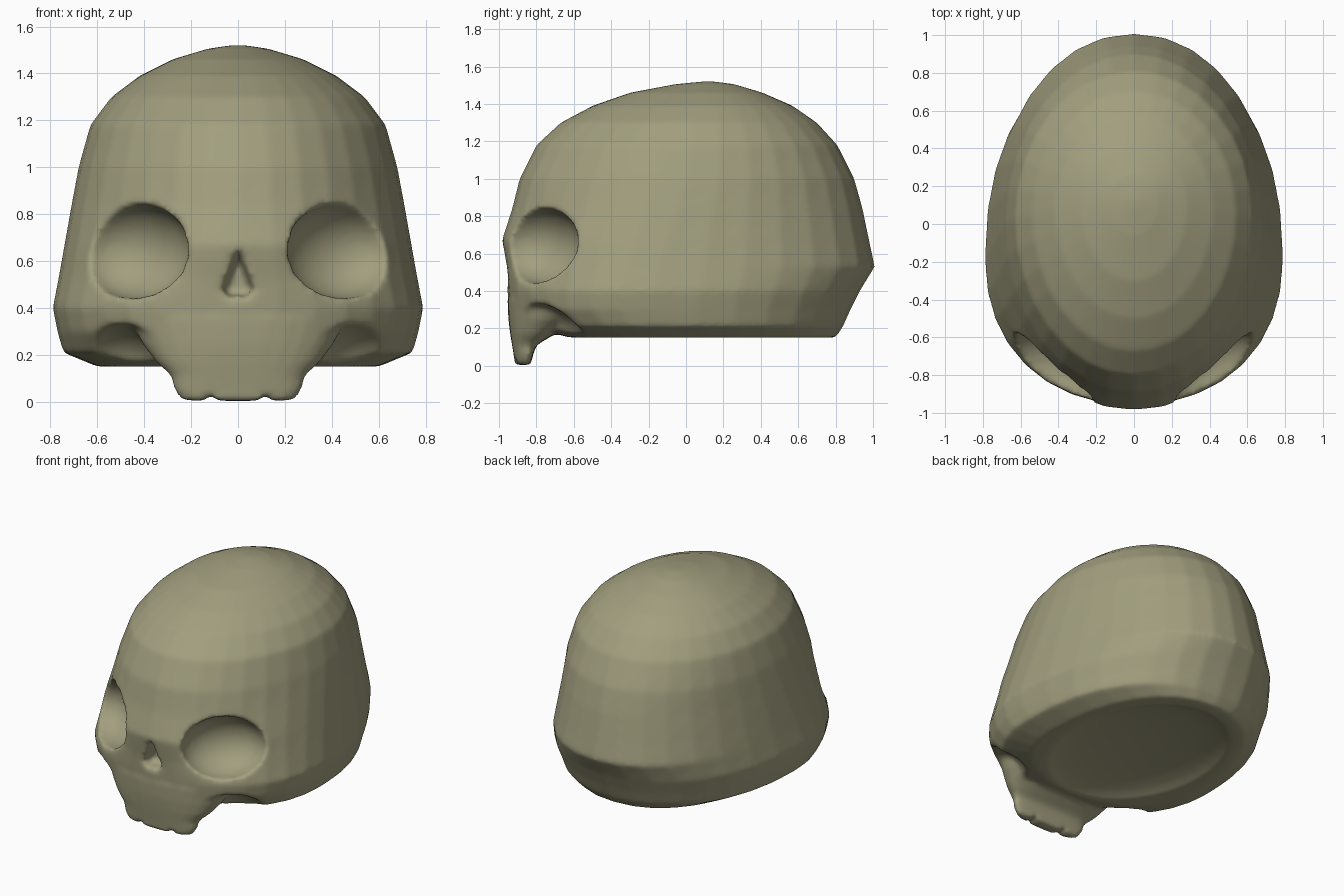
import bpy, bmesh, math
from mathutils import Matrix, Vector

if "Cube" in bpy.data.objects:
    bpy.data.objects.remove(bpy.data.objects["Cube"])


def mesh_object(name, bm):
    bmesh.ops.recalc_face_normals(bm, faces=bm.faces)
    me = bpy.data.meshes.new(name)
    bm.to_mesh(me)
    bm.free()
    ob = bpy.data.objects.new(name, me)
    bpy.context.collection.objects.link(ob)
    return ob


def loft(name, rings, sides):
    """Rings are (z, half width, front y, back y, widest y, roundness)."""
    bm = bmesh.new()
    loops = []
    for z, w, yf, yb, yc, n in rings:
        loop = []
        for i in range(sides):
            a = 2 * math.pi * i / sides
            s, c = math.sin(a), math.cos(a)
            x = math.copysign(abs(s) ** (2 / n), s) * w
            reach = (yf - yc) if c > 0 else (yb - yc)
            loop.append(bm.verts.new((x, yc + reach * abs(c) ** (2 / n), z)))
        loops.append(loop)
    for a, b in zip(loops, loops[1:]):
        for i in range(sides):
            j = (i + 1) % sides
            bm.faces.new((a[i], a[j], b[j], b[i]))
    bm.faces.new(loops[0])
    bm.faces.new(loops[-1])
    return mesh_object(name, bm)


def ellipsoid(name, loc, radii, turn=0):
    bm = bmesh.new()
    m = (Matrix.Translation(loc) @ Matrix.Rotation(turn, 4, 'Z')
         @ Matrix.Diagonal((*radii, 1)))
    bmesh.ops.create_uvsphere(bm, u_segments=32, v_segments=20, radius=1, matrix=m)
    return mesh_object(name, bm)


def prism(name, outline, y0, y1, shrink=1.0):
    """Front-view outline pushed from y0 to y1, shrinking about its middle."""
    bm = bmesh.new()
    mx = sum(p[0] for p in outline) / len(outline)
    mz = sum(p[1] for p in outline) / len(outline)
    a = [bm.verts.new((x, y0, z)) for x, z in outline]
    b = [bm.verts.new((mx + (x - mx) * shrink, y1, mz + (z - mz) * shrink)) for x, z in outline]
    bm.faces.new(a)
    bm.faces.new(b)
    for i in range(len(a)):
        j = (i + 1) % len(a)
        bm.faces.new((a[i], a[j], b[j], b[i]))
    return mesh_object(name, bm)


def combine(target, other, operation):
    mod = target.modifiers.new(other.name, 'BOOLEAN')
    mod.operation, mod.object, mod.solver = operation, other, 'EXACT'
    other.hide_render = True
    other.hide_set(True)
    helpers.append(other)


helpers = []

# Braincase and cheeks
skull = loft("skull", [
    (0.15, 0.60, -0.62, 0.80, -0.10, 2.2),
    (0.21, 0.745, -0.84, 0.84, -0.15, 2.2),
    (0.30, 0.77, -0.945, 0.88, -0.18, 2.2),
    (0.40, 0.79, -0.955, 0.93, -0.18, 2.2),
    (0.53, 0.765, -0.965, 1.01, -0.15, 2.1),
    (0.67, 0.74, -0.985, 0.98, -0.10, 2.05),
    (0.84, 0.71, -0.93, 0.945, -0.05, 2),
    (1.00, 0.68, -0.89, 0.90, 0.0, 2),
    (1.18, 0.63, -0.80, 0.81, 0.03, 2),
    (1.30, 0.54, -0.67, 0.70, 0.05, 2),
    (1.39, 0.42, -0.50, 0.57, 0.08, 2),
    (1.46, 0.28, -0.30, 0.41, 0.10, 2),
    (1.505, 0.13, -0.06, 0.26, 0.12, 2),
    (1.52, 0.03, 0.09, 0.15, 0.12, 2)], 32)

# Eye sockets and hollows under the cheeks
for side, s in (("left", -1), ("right", 1)):
    combine(skull, ellipsoid(side + "_socket_cutter", (s * 0.445, -0.79, 0.645),
                             (0.275, 0.20, 0.205), s * math.radians(42)), 'DIFFERENCE')
    combine(skull, ellipsoid(side + "_cheek_cutter", (s * 0.53, -0.86, 0.12),
                             (0.25, 0.32, 0.22)), 'DIFFERENCE')

# Shallow hollow in the base
combine(skull, ellipsoid("base_cutter", (0, 0.05, 0.13), (0.52, 0.68, 0.09)), 'DIFFERENCE')

# Upper jaw
jaw = loft("upper_jaw", [
    (0.004, 0.235, -0.915, -0.83, -0.85, 2.4),
    (0.05, 0.275, -0.92, -0.82, -0.84, 2.4),
    (0.11, 0.285, -0.93, -0.80, -0.83, 2.4),
    (0.17, 0.35, -0.94, -0.70, -0.80, 2.3),
    (0.25, 0.41, -0.95, -0.55, -0.76, 2.2),
    (0.36, 0.46, -0.955, -0.50, -0.72, 2.2)], 28)
combine(skull, jaw, 'UNION')

# Gaps between the teeth
for side, s in (("left", -1), ("right", 1)):
    combine(skull, prism(side + "_tooth_gap_cutter",
                         [(s * 0.08, -0.02), (s * 0.115, 0.05), (s * 0.155, -0.02)],
                         -1.1, -0.7), 'DIFFERENCE')

# Nose opening
combine(skull, prism("nose_cutter",
                     [(0, 0.69), (0.09, 0.47), (0.03, 0.42), (0, 0.45), (-0.03, 0.42), (-0.09, 0.47)],
                     -1.02, -0.86, 0.6), 'DIFFERENCE')

# Blend the joined parts into one smooth bone
remesh = skull.modifiers.new("blend", 'REMESH')
remesh.mode, remesh.voxel_size, remesh.use_smooth_shade = 'VOXEL', 0.016, True
soft = skull.modifiers.new("soften", 'SMOOTH')
soft.factor, soft.iterations = 0.5, 6

dg = bpy.context.evaluated_depsgraph_get()
final = bpy.data.meshes.new_from_object(skull.evaluated_get(dg))
skull.modifiers.clear()
skull.data = final
for h in helpers:
    bpy.data.objects.remove(h)

# Bone colour
bone = bpy.data.materials.new("bone")
bone.diffuse_color = (0.36, 0.345, 0.21, 1)
bone.use_nodes = True
bone.node_tree.nodes["Principled BSDF"].inputs["Base Color"].default_value = bone.diffuse_color
skull.data.materials.clear()
skull.data.materials.append(bone)
